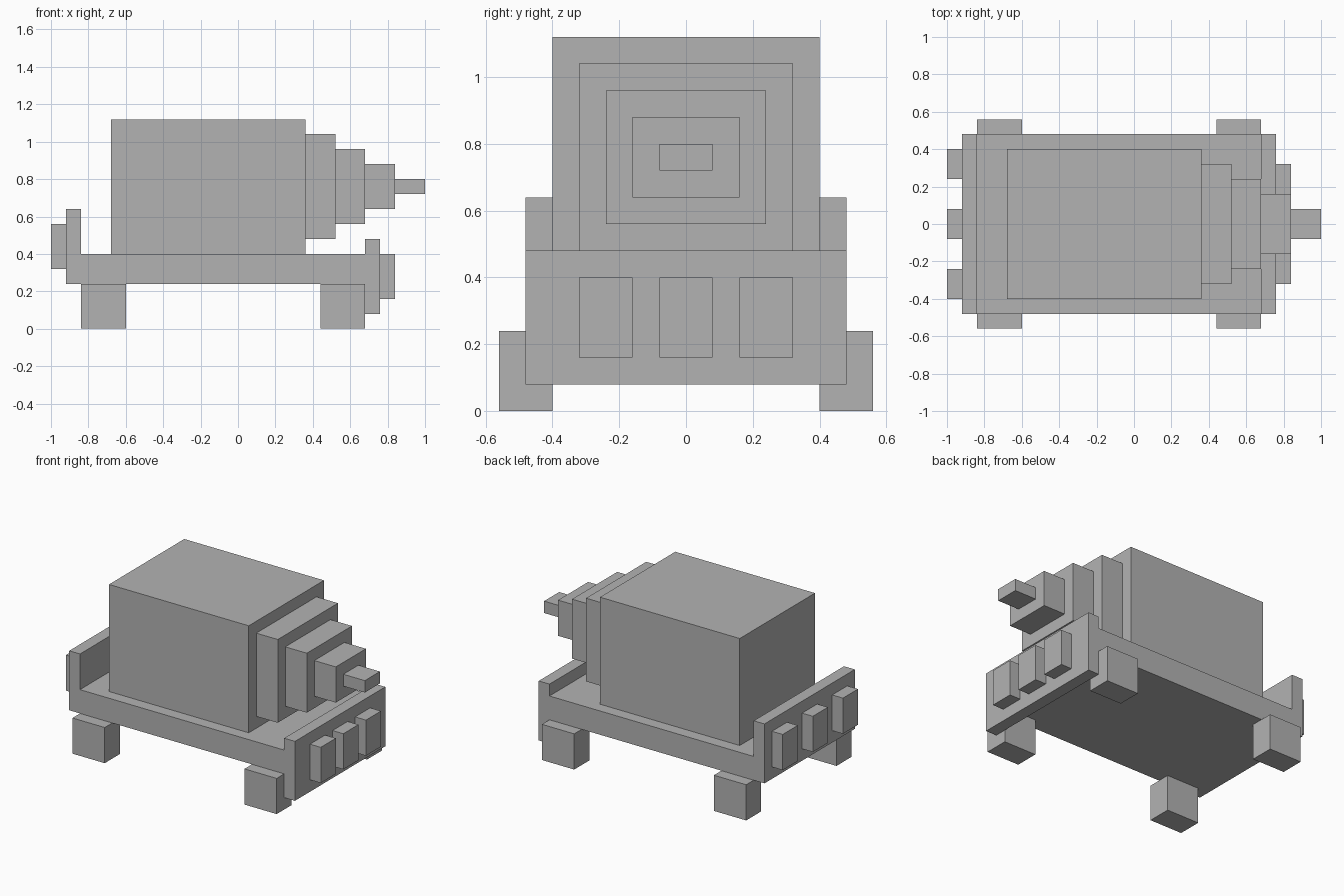
import bpy

cube = bpy.data.objects.get("Cube")
if cube:
    bpy.data.objects.remove(cube, do_unlink=True)

UNIT = 0.08  # the whole model sits on a block grid

grey = bpy.data.materials.new("plain_grey")
grey.use_nodes = True
colour = (0.45, 0.45, 0.45, 1)
grey.diffuse_color = colour
grey.node_tree.nodes["Principled BSDF"].inputs["Base Color"].default_value = colour


def block(name, x, y, z):
    """Box spanning the (low, high) ranges, in grid units."""
    spans = (x, y, z)
    bpy.ops.mesh.primitive_cube_add(size=1)
    obj = bpy.context.object
    obj.name = name
    obj.location = [(lo + hi) / 2 * UNIT for lo, hi in spans]
    obj.scale = [(hi - lo) * UNIT for lo, hi in spans]
    bpy.ops.object.transform_apply(location=True, scale=True)
    obj.data.materials.append(grey)
    return obj


# Chassis with its end plates
block("chassis", (-10.5, 8.5), (-6, 6), (3, 5))
block("front_plate", (8.5, 9.5), (-6, 6), (1, 6))
block("rear_plate", (-11.5, -10.5), (-6, 6), (3, 8))

# Upright blocks on the end plates
for side, offset in (("right", -1), ("middle", 0), ("left", 1)):
    y = offset * 3
    block(f"{side}_front_bar", (9.5, 10.5), (y - 1, y + 1), (2, 5))
    y = offset * 4
    block(f"{side}_rear_bar", (-12.5, -11.5), (y - 1, y + 1), (4, 7))

# Square wheels
for side, y in (("right", (-7, -5)), ("left", (5, 7))):
    block(f"{side}_front_wheel", (5.5, 8.5), y, (0, 3))
    block(f"{side}_rear_wheel", (-10.5, -7.5), y, (0, 3))

# Large body and the drill stepping down to a tip
block("body", (-8.5, 4.5), (-5, 5), (5, 14))
for step in range(4):
    x = 4.5 + 2 * step
    half = 4 - step
    block(f"drill_step_{step + 1}", (x, x + 2), (-half, half), (6 + step, 13 - step))
